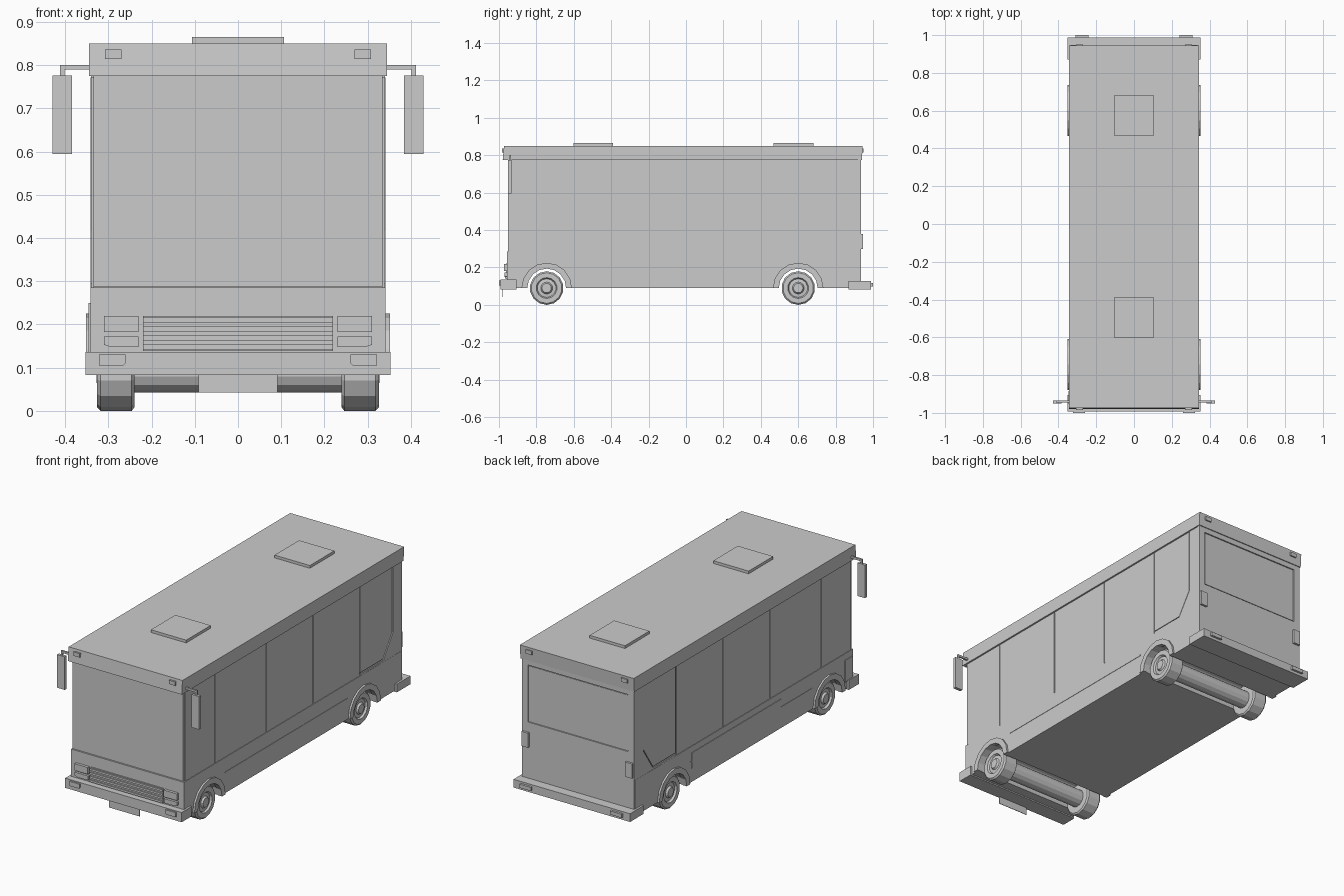
import bpy, bmesh, math
from mathutils import Matrix

AXLES = (-0.745, 0.60)
R = 0.09


def finish(name, bm):
    bmesh.ops.recalc_face_normals(bm, faces=bm.faces)
    me = bpy.data.meshes.new(name)
    bm.to_mesh(me)
    bm.free()
    ob = bpy.data.objects.new(name, me)
    bpy.context.collection.objects.link(ob)
    return ob


def prism(name, pts, a, b, axis='X'):
    """Extrude a profile from a to b: (y, z) along X or (x, z) along Y."""
    bm = bmesh.new()
    co = (lambda p, t: (t, p[0], p[1])) if axis == 'X' else (lambda p, t: (p[0], t, p[1]))
    lo = [bm.verts.new(co(p, a)) for p in pts]
    hi = [bm.verts.new(co(p, b)) for p in pts]
    n = len(pts)
    bm.faces.new(lo)
    bm.faces.new(hi[::-1])
    for i in range(n):
        bm.faces.new((lo[i], lo[(i + 1) % n], hi[(i + 1) % n], hi[i]))
    return finish(name, bm)


def box(name, x0, x1, y0, y1, z0, z1):
    return prism(name, [(y0, z0), (y1, z0), (y1, z1), (y0, z1)], x0, x1)


def mirror(ob):
    m = ob.modifiers.new("mirror", 'MIRROR')
    m.use_clip = False
    return ob


def arc(cy, r, n=8):
    """Half circle over an axle, running from front to back."""
    return [(cy - r * math.cos(math.pi * i / n), R + r * math.sin(math.pi * i / n))
            for i in range(n + 1)]


def lathe_x(name, cy, rings, sides=14):
    """Solid turned around the X axis from (x, radius) rings."""
    bm = bmesh.new()
    loops = [[bm.verts.new((x, cy + r * math.sin(2 * math.pi * i / sides),
                            R - r * math.cos(2 * math.pi * i / sides)))
              for i in range(sides)] for x, r in rings]
    for p, q in zip(loops, loops[1:]):
        for i in range(sides):
            j = (i + 1) % sides
            bm.faces.new((p[i], p[j], q[j], q[i]))
    bm.faces.new(loops[0])
    bm.faces.new(loops[-1])
    return finish(name, bm)


# Body with open wheel wells, in one side profile
side = [(-0.948, R)] + arc(AXLES[0], 0.107) + arc(AXLES[1], 0.107)
side += [(0.928, R), (0.928, 0.785), (-0.948, 0.785)]
prism("body", side, -0.335, 0.335)

# Lower side panels, thicker than the window band
skirt = [(-0.953, R)] + arc(AXLES[0], 0.107) + arc(AXLES[1], 0.107)
skirt += [(0.93, R), (0.93, 0.285), (-0.953, 0.285)]
mirror(prism("lower_side_panel", skirt, 0.33, 0.342))
mirror(prism("belt_rail", [(-0.60, 0.2), (0.46, 0.2), (0.46, 0.206), (-0.60, 0.206)], 0.34, 0.344))
box("left_side_trim", -0.345, -0.34, -0.33, 0.44, 0.165, 0.25)
box("door_step_panel", -0.346, -0.34, -0.953, -0.885, 0.13, 0.25)

# Side windows divided by narrow grooves; the last has a cut corner
edges = [-0.945, -0.685, -0.24, 0.165, 0.57]
for i, (a, b) in enumerate(zip(edges, edges[1:])):
    mirror(box(f"side_window_{i + 1}", 0.33, 0.339, a + 0.003, b - 0.003, 0.285, 0.772))
mirror(prism("rear_side_window", [(0.573, 0.30), (0.77, 0.30), (0.85, 0.42),
                                  (0.85, 0.772), (0.573, 0.772)], 0.33, 0.339))
mirror(prism("rear_corner_panel", [(0.573, 0.285), (0.928, 0.285), (0.928, 0.772), (0.855, 0.772),
                                   (0.855, 0.416), (0.773, 0.295), (0.573, 0.295)], 0.33, 0.341))

# Roof cap and hatches
prism("roof_cap", [(-0.98, 0.775), (0.94, 0.775), (0.945, 0.85), (-0.973, 0.85)], -0.345, 0.345)
for n, y in (("front", -0.495), ("rear", 0.575)):
    box(f"{n}_roof_hatch", -0.107, 0.107, y - 0.106, y + 0.106, 0.845, 0.865)

# Windshield and nose
box("windshield", -0.335, 0.335, -0.953, -0.94, 0.288, 0.776)
box("nose_panel", -0.342, 0.342, -0.957, -0.94, 0.10, 0.285)
box("grille_back", -0.22, 0.22, -0.962, -0.95, 0.138, 0.22)
for i, z in enumerate((0.142, 0.163, 0.184, 0.205)):
    box(f"grille_slat_{i + 1}", -0.22, 0.22, -0.969, -0.955, z, z + 0.011)
mirror(box("headlight", 0.23, 0.31, -0.972, -0.95, 0.182, 0.219))
mirror(prism("turn_signal", [(0.23, 0.148), (0.295, 0.148), (0.31, 0.153), (0.31, 0.172),
                             (0.23, 0.172)], -0.97, -0.95, 'Y'))

# Bumpers, their lamps and the hanging plate
box("front_bumper", -0.353, 0.353, -0.992, -0.905, 0.083, 0.136)
box("rear_bumper", -0.353, 0.353, 0.87, 0.988, 0.083, 0.128)
mirror(prism("front_bumper_lamp", [(0.265, 0.105), (0.322, 0.105), (0.322, 0.13), (0.26, 0.13),
                                   (0.26, 0.11)], -1.0, -0.985, 'Y'))
mirror(box("rear_bumper_lamp", 0.24, 0.31, 0.98, 1.0, 0.098, 0.118))
box("front_plate", -0.092, 0.092, -0.984, -0.981, 0.042, 0.09)

# Rear window frame and tail lights
box("rear_window", -0.30, 0.30, 0.92, 0.931, 0.44, 0.742)
box("rear_lower_panel", -0.34, 0.34, 0.92, 0.935, 0.10, 0.435)
box("rear_top_panel", -0.34, 0.34, 0.92, 0.935, 0.747, 0.78)
mirror(box("rear_window_pillar", 0.304, 0.34, 0.92, 0.935, 0.43, 0.75))
mirror(box("tail_light", 0.295, 0.335, 0.925, 0.947, 0.30, 0.38))

# Roof marker lamps
mirror(box("front_marker_lamp", 0.27, 0.308, -0.984, -0.965, 0.815, 0.836))
mirror(box("rear_marker_lamp", 0.27, 0.308, 0.935, 0.95, 0.815, 0.836))

# Side mirrors on bent arms
mirror(box("mirror_arm", 0.335, 0.412, -0.945, -0.935, 0.79, 0.801))
mirror(box("mirror_stem", 0.402, 0.412, -0.945, -0.935, 0.77, 0.795))
mirror(box("side_mirror", 0.384, 0.43, -0.951, -0.934, 0.595, 0.776))

# Wheels, axles and wheel arch flares
for n, y in zip(("front", "rear"), AXLES):
    mirror(lathe_x(f"{n}_wheel", y, [(0.24, 0.082), (0.246, R), (0.318, R), (0.326, 0.082),
                                     (0.326, 0.056), (0.316, 0.05), (0.318, 0.032),
                                     (0.328, 0.025)]))
    lathe_x(f"{n}_axle", y, [(-0.25, 0.048), (0.25, 0.048)])
    mirror(prism(f"{n}_arch_flare", arc(y, 0.135) + arc(y, 0.104)[::-1], 0.325, 0.352))
